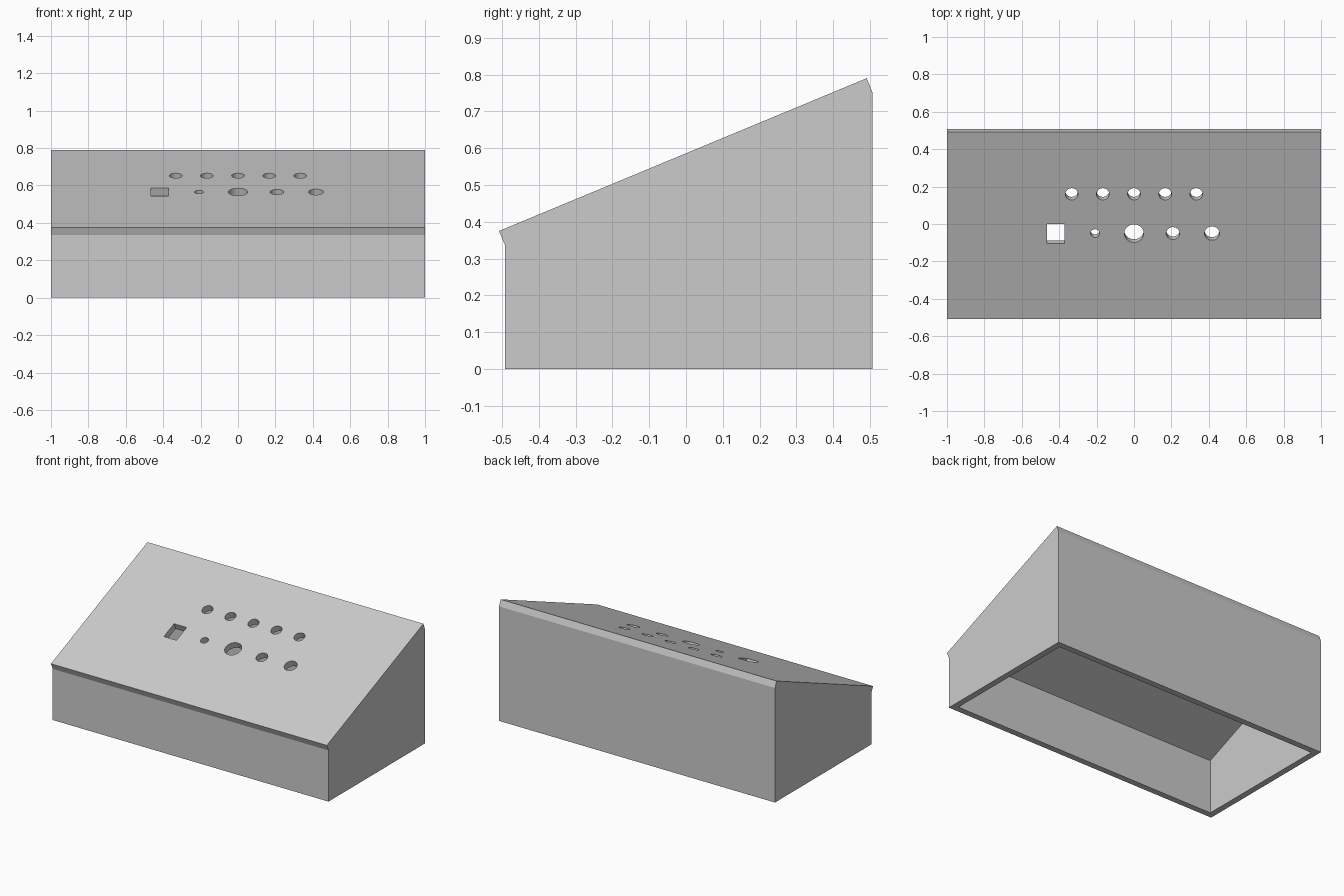
import bpy, bmesh, math
from mathutils import Matrix, Vector

if "Cube" in bpy.data.objects:
    bpy.data.objects.remove(bpy.data.objects["Cube"])

SLOPE = math.atan2(0.415, 0.999)
WALL = 0.04


def add_object(name, bm):
    bmesh.ops.recalc_face_normals(bm, faces=bm.faces)
    mesh = bpy.data.meshes.new(name)
    bm.to_mesh(mesh)
    bm.free()
    obj = bpy.data.objects.new(name, mesh)
    bpy.context.collection.objects.link(obj)
    return obj


def side_prism(name, profile, half_width):
    """Extrude a (y, z) profile along x."""
    bm = bmesh.new()
    face = bm.faces.new([bm.verts.new((-half_width, y, z)) for y, z in profile])
    ext = bmesh.ops.extrude_face_region(bm, geom=[face])
    verts = [v for v in ext["geom"] if isinstance(v, bmesh.types.BMVert)]
    bmesh.ops.translate(bm, verts=verts, vec=(2 * half_width, 0, 0))
    return add_object(name, bm)


def cut(target, cutter):
    mod = target.modifiers.new("cut", "BOOLEAN")
    mod.operation = "DIFFERENCE"
    mod.solver = "EXACT"
    mod.object = cutter
    bpy.context.view_layer.objects.active = target
    bpy.ops.object.modifier_apply(modifier=mod.name)
    bpy.data.objects.remove(cutter)


# Console shell: wedge body with an overhanging slanted panel
front, back = -0.491, 0.507
shell = side_prism("console_shell", [
    (front, 0), (back, 0), (back, 0.75), (0.491, 0.79),
    (-0.508, 0.375), (front, 0.335)], 1.0)


# Hollow interior, open underneath, with a ceiling parallel to the panel
def ceiling(y):
    return 0.335 + math.tan(SLOPE) * (y - front)


y0, y1 = front + WALL, back - WALL
cut(shell, side_prism("interior_cutter", [
    (y0, -0.1), (y1, -0.1), (y1, ceiling(y1)), (y0, ceiling(y0))], 1.0 - WALL))

# Control openings, drilled square to the panel: x, y, radius
holes = [(i / 6, 0.16, 0.034) for i in range(-2, 3)]
holes += [(-0.208, -0.05, 0.024), (0, -0.05, 0.052),
          (0.208, -0.05, 0.036), (0.417, -0.05, 0.04)]


def panel_matrix(x, y):
    z = 0.375 + math.tan(SLOPE) * (y + 0.508)
    return Matrix.Translation(Vector((x, y, z))) @ Matrix.Rotation(SLOPE, 4, "X")


bm = bmesh.new()
for x, y, r in holes:
    bmesh.ops.create_cone(bm, cap_ends=True, segments=48, radius1=r, radius2=r,
                          depth=0.14, matrix=panel_matrix(x, y))
# Rectangular switch opening
bmesh.ops.create_cube(bm, size=1, matrix=panel_matrix(-0.418, -0.052)
                      @ Matrix.Diagonal((0.092, 0.114, 0.14, 1)))
cut(shell, add_object("opening_cutter", bm))

# Smooth hole walls, crisp edges elsewhere
shell.select_set(True)
bpy.context.view_layer.objects.active = shell
bpy.ops.object.shade_smooth_by_angle(angle=math.radians(20))
